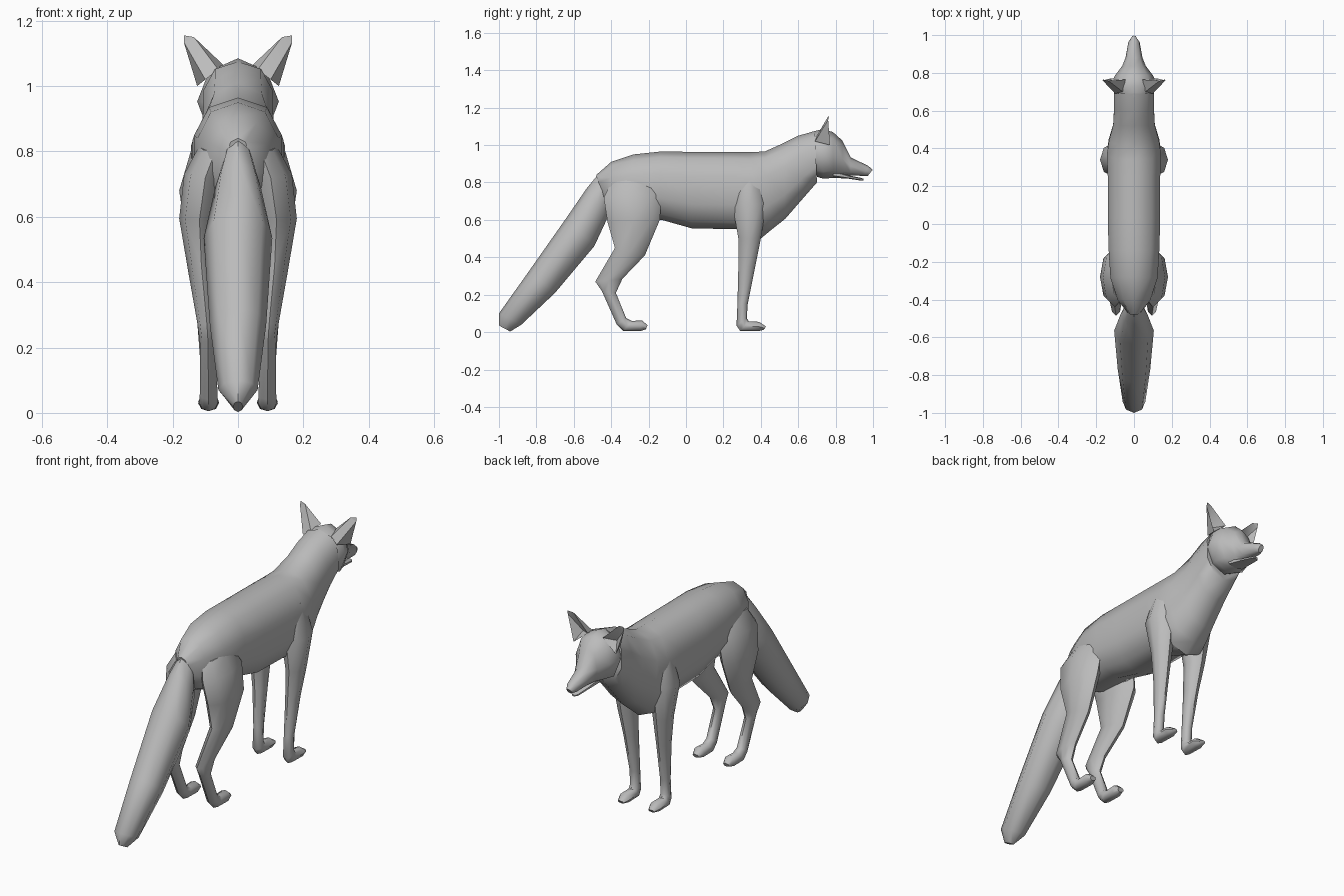
import bpy, bmesh, math

fur = bpy.data.materials.new("grey_fur")
fur.diffuse_color = (0.5, 0.5, 0.5, 1)


def finish(name, bm, angle=50):
    bmesh.ops.recalc_face_normals(bm, faces=bm.faces)
    me = bpy.data.meshes.new(name)
    bm.to_mesh(me)
    bm.free()
    ob = bpy.data.objects.new(name, me)
    bpy.context.collection.objects.link(ob)
    me.materials.append(fur)
    bpy.ops.object.select_all(action='DESELECT')
    ob.select_set(True)
    bpy.context.view_layer.objects.active = ob
    bpy.ops.object.shade_smooth_by_angle(angle=math.radians(angle))
    return ob


def loft(name, stations, sides=8, power=1.0, side=1):
    """Station: upper point y, z, lower point y, z, half width, centre x."""
    bm = bmesh.new()
    rings = []
    for s in stations:
        ty, tz, by, bz, w = s[:5]
        cx = s[5] if len(s) > 5 else 0
        ring = []
        for i in range(sides):
            a = 2 * math.pi * i / sides
            c, n = math.cos(a), math.sin(a)
            c = math.copysign(abs(c) ** power, c)
            n = math.copysign(abs(n) ** power, n)
            ring.append(bm.verts.new((side * (cx + w * n),
                                      (ty + by) / 2 + c * (ty - by) / 2,
                                      (tz + bz) / 2 + c * (tz - bz) / 2)))
        rings.append(ring)
    for r, q in zip(rings, rings[1:]):
        for i in range(sides):
            j = (i + 1) % sides
            bm.faces.new((r[i], r[j], q[j], q[i]))
    bm.faces.new(rings[0])
    bm.faces.new(rings[-1])
    return finish(name, bm)


# Torso and neck
loft("body", [
    (-.48, .84, -.45, .71, .035), (-.40, .91, -.41, .64, .09),
    (-.28, .95, -.30, .60, .13), (-.14, .965, -.13, .60, .14),
    (.03, .964, .03, .555, .145), (.25, .963, .27, .55, .145),
    (.34, .963, .40, .50, .15), (.42, .965, .46, .55, .14),
    (.52, 1.01, .53, .605, .115), (.60, 1.05, .63, .72, .11),
    (.69, 1.075, .70, .80, .11)], sides=10, power=.85)

# Head tapering to the muzzle
loft("head", [
    (.67, 1.07, .70, .83, .10), (.73, 1.085, .735, .82, .125),
    (.785, 1.07, .79, .825, .10), (.835, 1.025, .84, .83, .062),
    (.88, .935, .88, .838, .045), (.975, .888, .95, .835, .03),
    (.998, .868, .972, .835, .014)])

# Lower jaw, leaving a thin mouth gap
loft("lower_jaw", [
    (.78, .87, .79, .825, .05), (.87, .838, .87, .82, .035),
    (.935, .825, .935, .81, .022), (.95, .82, .948, .81, .010)], sides=6)

# Tail
loft("tail", [
    (-.46, .855, -.40, .74, .035), (-.53, .77, -.42, .61, .07),
    (-.64, .61, -.49, .46, .105), (-.84, .325, -.70, .21, .086),
    (-1.0, .10, -.88, .04, .06), (-1.0, .035, -.94, .003, .015)])

hind = [
    (-.17, .83, -.40, .80, .05, .07), (-.13, .74, -.44, .72, .065, .10),
    (-.14, .60, -.42, .59, .062, .118), (-.22, .41, -.38, .45, .04, .112),
    (-.34, .285, -.485, .27, .03, .095), (-.375, .21, -.45, .22, .025, .092),
    (-.32, .075, -.37, .04, .027, .09), (-.29, .06, -.335, .005, .029, .09),
    (-.235, .062, -.245, .005, .032, .09), (-.205, .037, -.215, .015, .018, .09)]
fore = [
    (.40, .86, .28, .84, .05, .08), (.43, .69, .25, .67, .07, .11),
    (.40, .50, .28, .50, .047, .105), (.37, .35, .28, .35, .033, .097),
    (.33, .15, .275, .15, .025, .09), (.325, .075, .27, .035, .027, .09),
    (.335, .058, .29, .005, .029, .09), (.39, .055, .385, .005, .032, .09),
    (.428, .03, .415, .012, .018, .09)]


# Ear as a hollow cup opening forward
def ear(name, side):
    bm = bmesh.new()
    pts = [(.045, .765, 1.065), (.125, .77, 1.0), (.10, .69, 1.02),
           (.135, .758, 1.15), (.165, .765, 1.155), (.166, .76, 1.135),
           (.10, .725, 1.05), (.06, .70, 1.05)]
    v = [bm.verts.new((side * x, y, z)) for x, y, z in pts]
    for f in ((0, 3, 7), (7, 3, 2), (3, 4, 5), (3, 5, 2), (5, 1, 2),
              (0, 6, 3), (3, 6, 5), (5, 6, 1), (0, 1, 6), (0, 7, 2, 1)):
        bm.faces.new([v[i] for i in f])
    finish(name, bm, 40)


for tag, s in (("right", 1), ("left", -1)):
    loft(tag + "_hind_leg", hind, side=s)
    loft(tag + "_front_leg", fore, side=s)
    ear(tag + "_ear", s)
